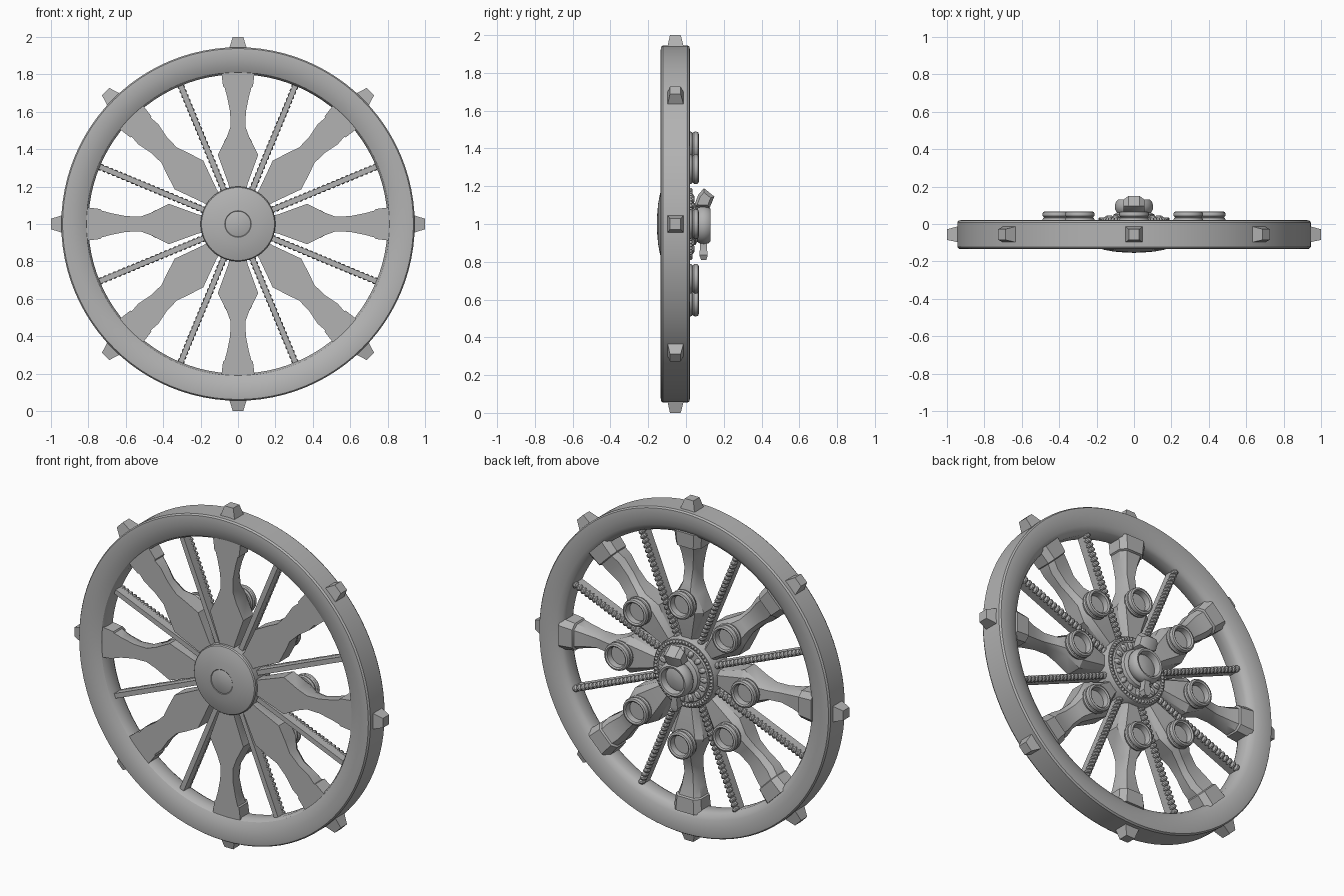
import bpy, bmesh, math
from mathutils import Matrix, Vector

if "Cube" in bpy.data.objects:
    bpy.data.objects.remove(bpy.data.objects["Cube"])

mat = bpy.data.materials.new("stone_grey")
mat.diffuse_color = (0.45, 0.45, 0.45, 1)
mat.use_nodes = True
mat.node_tree.nodes["Principled BSDF"].inputs["Base Color"].default_value = mat.diffuse_color
T = Matrix.Translation


def spin(angle):
    """Local x = tangent, y = depth, z = radial, turned about the wheel axle."""
    return T((0, 0, 1)) @ Matrix.Rotation(angle, 4, 'Y')


def finish(name, bm):
    bmesh.ops.recalc_face_normals(bm, faces=bm.faces)
    me = bpy.data.meshes.new(name)
    bm.to_mesh(me)
    bm.free()
    me.materials.append(mat)
    ob = bpy.data.objects.new(name, me)
    bpy.context.collection.objects.link(ob)
    return ob


def loft(bm, sections, m, closed=False):
    rings = [[bm.verts.new(m @ Vector(p)) for p in s] for s in sections]
    n = len(rings[0])
    pairs = list(zip(rings, rings[1:]))
    if closed:
        pairs.append((rings[-1], rings[0]))
    for a, b in pairs:
        for i in range(n):
            j = (i + 1) % n
            bm.faces.new((a[i], a[j], b[j], b[i]))
    if not closed:
        bm.faces.new(rings[0])
        bm.faces.new(rings[-1])


def lathe(bm, profile, m, seg, closed=False):
    """Revolve (radius, depth) points about the y axis."""
    secs = [[(r * math.sin(k * math.tau / seg), y, r * math.cos(k * math.tau / seg))
             for k in range(seg)] for r, y in profile]
    loft(bm, secs, m, closed)


def rect(hx, y0, y1, z):
    return [(-hx, y0, z), (hx, y0, z), (hx, y1, z), (-hx, y1, z)]


def bead(bm, m, u=8, v=6):
    bmesh.ops.create_uvsphere(bm, u_segments=u, v_segments=v, radius=1, matrix=m)


def scale(x, y, z):
    return Matrix.Diagonal((x, y, z, 1))


# rim
bm = bmesh.new()
lathe(bm, [(.945, -.122), (.938, -.132), (.92, -.134), (.88, -.131), (.84, -.122), (.812, -.108),
           (.80, -.088), (.80, -.026), (.812, -.006), (.84, .009), (.88, .018), (.92, .021),
           (.938, .019), (.945, .009)], spin(0), 96, True)
finish("rim", bm)

# outer studs
bm = bmesh.new()
for k in range(8):
    loft(bm, [rect(.05, -.1, -.01, .93), rect(.028, -.085, -.028, 1.0)], spin(k * math.pi / 4))
finish("rim_studs", bm)

# broad carved spokes: radius, half width, back depth (diagonal ones have thicker waists)
outline = [(.17, .045, -.01), (.21, .05, -.005), (.37, .108, .018), (.46, .062, .02), (.52, .04, -.01),
           (.60, .042, -.025), (.68, .058, -.015), (.73, .072, -.003), (.735, .08, .008), (.82, .09, .012)]
bm = bmesh.new()
for k in range(8):
    secs = []
    for r, w, yb in outline:
        if k % 2 and .4 < r < .72:
            w += .018
        secs.append([(-w, -.105, r), (w, -.105, r), (w, yb - .03, r),
                     (w * .65, yb, r), (-w * .65, yb, r), (-w, yb - .03, r)])
    loft(bm, secs, spin(k * math.pi / 4))
finish("broad_spokes", bm)

# thin rods with a beaded back
bars, beads = bmesh.new(), bmesh.new()
for k in range(8):
    m = spin((k + .5) * math.pi / 4)
    loft(bars, [rect(.014, -.085, -.03, .17), rect(.014, -.085, -.03, .82)], m)
    for i in range(23):
        tilt = Matrix.Rotation(.4, 4, 'Y')
        bead(beads, m @ T((0, -.03, .2 + i * .027)) @ tilt @ scale(.02, .025, .015))
finish("thin_rods", bars)
finish("rod_beads", beads)

# socket rings on the back of each broad spoke
bm = bmesh.new()
for k in range(8):
    lathe(bm, [(.055, .01), (.076, .01), (.08, .022), (.076, .032), (.071, .035), (.078, .042),
               (.08, .052), (.076, .064), (.066, .068), (.058, .062), (.055, .05)],
          spin(k * math.pi / 4) @ T((0, 0, .41)), 28, True)
    lathe(bm, [(.058, .005), (.058, .028)], spin(k * math.pi / 4) @ T((0, 0, .41)), 28)
finish("socket_rings", bm)

# hub body with domed front and stepped back
bm = bmesh.new()
lathe(bm, [(.002, -.154), (.062, -.152), (.068, -.149), (.071, -.151), (.11, -.147), (.16, -.138),
           (.195, -.127), (.2, -.12), (.2, .012), (.195, .022), (.165, .022), (.16, .03),
           (.115, .03), (.11, .05), (.09, .062), (.002, .062)], spin(0), 64)
finish("hub", bm)

# hub beads and petals
bm = bmesh.new()
for k in range(56):
    bead(bm, spin(k * math.tau / 56) @ T((0, .024, .181)) @ scale(.01, .011, .01))
finish("hub_bead_border", bm)
bm = bmesh.new()
for k in range(16):
    bead(bm, spin(k * math.tau / 16) @ T((0, .03, .137)) @ scale(.017, .016, .023), 10, 8)
finish("hub_petals", bm)

# central clasp ring with a cup inside
bm = bmesh.new()
lathe(bm, [(.068, .06), (.09, .06), (.1, .075), (.102, .095), (.097, .118), (.085, .131),
           (.074, .128), (.068, .115)], spin(0) @ T((0, 0, -.005)), 40, True)
lathe(bm, [(.072, .055), (.072, .088), (.05, .097), (.002, .1)], spin(0) @ T((0, 0, -.005)), 40)
finish("clasp_ring", bm)

# faceted crest above the ring
bm = bmesh.new()
pent = [(.04, .09), (.065, .155), (.095, .19), (.15, .145), (.125, .085)]
loft(bm, [[(x, .095 + (y - .095) * s, .125 + (z - .125) * s) for y, z in pent]
          for x, s in ((-.055, .65), (-.03, 1), (.03, 1), (.055, .65))], spin(0))
finish("clasp_crest", bm)

# hanging pin below the ring
bm = bmesh.new()
loft(bm, [rect(.012, .08, .108, -.19), rect(.026, .07, .115, -.165),
          rect(.016, .075, .11, -.12), rect(.024, .07, .115, -.08)], spin(0))
finish("clasp_pin", bm)

bpy.ops.object.select_all(action='SELECT')
bpy.context.view_layer.objects.active = bpy.data.objects["rim"]
bpy.ops.object.shade_smooth_by_angle(angle=math.radians(32))
